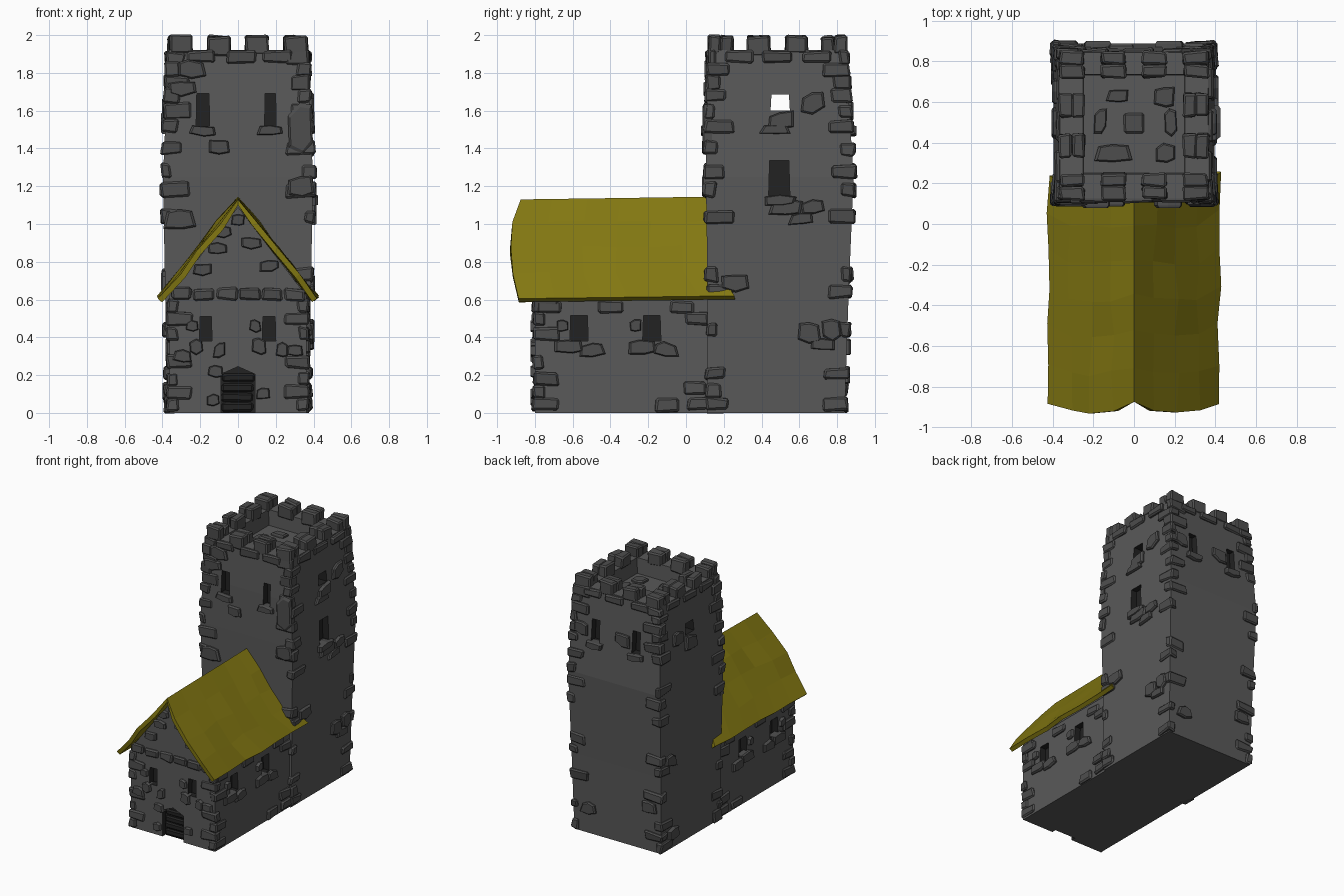
import bpy, bmesh, math, random
from mathutils import Vector

random.seed(4)
cube = bpy.data.objects.get("Cube")
if cube:
    bpy.data.objects.remove(cube)


def material(name, colour):
    m = bpy.data.materials.new(name)
    m.use_nodes = True
    m.diffuse_color = (*colour, 1)
    m.node_tree.nodes["Principled BSDF"].inputs["Base Color"].default_value = (*colour, 1)
    return m


WALL = material("wall grey", (0.10, 0.10, 0.10))
STONE = material("stone grey", (0.075, 0.075, 0.075))
DARK = material("opening black", (0.016, 0.016, 0.016))
STRAW = material("straw yellow", (0.23, 0.19, 0.006))


def finish(name, bm, mat):
    bmesh.ops.recalc_face_normals(bm, faces=bm.faces)
    me = bpy.data.meshes.new(name)
    bm.to_mesh(me)
    bm.free()
    me.materials.append(mat)
    ob = bpy.data.objects.new(name, me)
    bpy.context.collection.objects.link(ob)
    return ob


def loft(bm, rings):
    """Closed solid through a list of equal-length point rings."""
    loops = [[bm.verts.new(p) for p in r] for r in rings]
    n = len(loops[0])
    for a, b in zip(loops, loops[1:]):
        for i in range(n):
            bm.faces.new((a[i], a[(i + 1) % n], b[(i + 1) % n], b[i]))
    bm.faces.new(loops[0][::-1])
    bm.faces.new(loops[-1])


def rect(x, y0, y1, z):
    return [Vector(p) for p in ((-x, y0, z), (x, y0, z), (x, y1, z), (-x, y1, z))]


def jit(a):
    return random.uniform(-a, a)


# Wall surfaces: height, half width, front y, back y
LEVELS = [(0, .375, .115, .84), (.6, .385, .115, .86), (1.25, .397, .105, .887),
          (1.6, .382, .11, .865), (1.92, .365, .125, .845)]


def tower_at(z):
    for a, b in zip(LEVELS, LEVELS[1:]):
        if z <= b[0]:
            t = (z - a[0]) / (b[0] - a[0])
            return [p + (q - p) * t for p, q in zip(a[1:], b[1:])]
    return LEVELS[-1][1:]


def chapel_at(z):
    return .362, -.8, .12


def frame(at, side, u, z):
    """Point on a wall, its sideways axis and its outward normal."""
    hw, y0, y1 = at(z)
    p, n = {"front": ((u, y0, z), (0, -1, 0)), "back": ((u, y1, z), (0, 1, 0)),
            "right": ((hw, u, z), (1, 0, 0)), "left": ((-hw, u, z), (-1, 0, 0))}[side]
    axis = Vector((1, 0, 0)) if side in ("front", "back") else Vector((0, 1, 0))
    return Vector(p), axis, Vector(n)


UP = Vector((0, 0, 1))


def slab(bm, p, axis, up, n, w, h, t=.022):
    """Chipped flat stone with a chamfered rim."""
    skew = jit(.2)
    outline = []
    for a, b in ((-1, -.8), (.1, -1), (1, -.7), (.9, .8), (-.1, 1), (-.9, .7)):
        a, b = a + jit(.15), b + jit(.2)
        outline.append(axis * (a * w / 2) + up * ((b + skew * a) * h / 2))
    loft(bm, [[p + o * s + n * d for o in outline]
              for s, d in ((1, -.03), (1, t * .55), (.84, t))])


def block(bm, centre, size, rough=.008):
    """Rough squared stone with chipped edges."""
    vs = bmesh.ops.create_cube(bm, size=1)["verts"]
    for v in vs:
        v.co = Vector(centre) + Vector([c * s + jit(rough) for c, s in zip(v.co, size)])
    edges = list({e for v in vs for e in v.link_edges})
    bmesh.ops.bevel(bm, geom=edges, offset=.01, segments=1, affect='EDGES')


def cut(target, cutters, name):
    """Carve dark openings out of a wall."""
    tool = finish(name, cutters, DARK)
    target.data.materials.append(DARK)
    mod = target.modifiers.new("openings", 'BOOLEAN')
    mod.operation, mod.solver, mod.object = 'DIFFERENCE', 'EXACT', tool
    mod.material_mode = 'TRANSFER'
    dg = bpy.context.evaluated_depsgraph_get()
    me = bpy.data.meshes.new_from_object(target.evaluated_get(dg))
    target.modifiers.clear()
    target.data = me
    bpy.data.objects.remove(tool)


def opening(bm, at, side, u, z0, z1, w, depth=.05):
    p, axis, n = frame(at, side, u, (z0 + z1) / 2)
    h = (z1 - z0) / 2
    outline = [axis * (a * w / 2) + UP * (b * h)
               for a, b in ((-1.05, -1), (1, -1), (.9, 1), (-.95, 1))]
    loft(bm, [[p + o + n * d for o in outline] for d in (-depth, .06)])


# Tower body with a sunken roof deck
bm = bmesh.new()
loft(bm, [rect(hw, a, b, z) for z, hw, a, b in LEVELS]
     + [rect(.25, .245, .735, 1.92), rect(.245, .25, .73, 1.8)])
tower = finish("tower_walls", bm, WALL)

tower_windows = [("front", -.185, 1.52, 1.69, .07), ("front", .172, 1.52, 1.69, .06),
                 ("back", -.175, 1.52, 1.69, .07), ("back", .175, 1.52, 1.69, .07),
                 ("right", .495, 1.15, 1.335, .11)]
bm = bmesh.new()
for w in tower_windows:
    opening(bm, tower_at, *w)
opening(bm, tower_at, "right", .5, 1.6, 1.685, .1, depth=.9)
cut(tower, bm, "tower_cutter")

# Chapel body with its gable
bm = bmesh.new()
profile = [(-.362, 0), (.362, 0), (.362, .62), (0, 1.09), (-.362, .62)]
loft(bm, [[(x, y, z) for x, z in profile] for y in (-.8, .13)])
chapel = finish("chapel_walls", bm, WALL)

chapel_windows = [("front", -.17, .38, .51, .065), ("front", .165, .38, .51, .07)]
for side in ("left", "right"):
    chapel_windows += [(side, y, .38, .515, .095) for y in (-.565, -.18)]
bm = bmesh.new()
for w in chapel_windows:
    opening(bm, chapel_at, *w)
door = [(-.09, -.05), (.09, -.05), (.09, .205), (0, .245), (-.09, .205)]
loft(bm, [[(x, y, z) for x, z in door] for y in (-.9, -.765)])
cut(chapel, bm, "chapel_cutter")

# Door planks
bm = bmesh.new()
for i in range(4):
    block(bm, (jit(.005), -.765, .03 + i * .052), (.168, .02, .046), .003)
finish("door_planks", bm, DARK)

# Roof: rough thatch sheet draped over the gable
bm = bmesh.new()
COLS, ROWS = 8, 6
grid = []
for r in range(ROWS + 1):
    row = []
    for c in range(COLS + 1):
        u = c / COLS * 2 - 1
        v = r / ROWS
        inner = abs(u) < .99
        front = -.875 - .05 * math.sin(abs(u) * math.pi)
        x = u * .42 + (jit(.012) if u else 0)
        z = 1.13 + .015 * v - .525 * abs(u) + (jit(.012) if inner and u else 0)
        back = .17 if inner else .25
        y = front + (back - front) * v + jit(.012)
        row.append(bm.verts.new((x, y, z)))
    grid.append(row)
for a, b in zip(grid, grid[1:]):
    for c in range(COLS):
        quad = (a[c], a[c + 1], b[c + 1], b[c])
        bm.faces.new(quad)
roof = finish("thatched_roof", bm, STRAW)
mod = roof.modifiers.new("thickness", 'SOLIDIFY')
mod.thickness, mod.offset = .03, -1

# Scattered wall stones: side, position, height, width, tallness
bm = bmesh.new()
scatter = [("front", -.31, 1.03, .17, .11), ("front", -.1, 1.41, .1, .08),
           ("front", .33, 1.5, .13, .24), ("front", .33, 1.2, .13, .11),
           ("front", -.25, 1.82, .15, .1), ("front", -.3, 1.72, .14, .08),
           ("right", .67, 1.64, .14, .11), ("right", .53, 1.09, .17, .08),
           ("right", .67, 1.09, .12, .08), ("right", .61, 1.03, .13, .07),
           ("right", .65, .42, .13, .11), ("right", .77, .44, .1, .11),
           ("right", .72, .36, .13, .06), ("right", .26, .69, .14, .09),
           ("right", .5, 1.55, .14, .1), ("right", .47, 1.5, .15, .05),
           ("left", .5, 1.53, .15, .12), ("left", .65, 1.62, .13, .11),
           ("left", .75, .7, .13, .1), ("left", .7, .12, .13, .1),
           ("back", -.06, 1.6, .12, .1), ("back", .29, 1.6, .11, .12),
           ("back", -.28, .35, .13, .1), ("back", .24, .2, .13, .09)]
for side, u, z, w, h in scatter:
    p, axis, n = frame(tower_at, side, u, z)
    slab(bm, p, axis, UP, n, w, h)
for side, u, z0, z1, w in tower_windows:
    p, axis, n = frame(tower_at, side, u, z0 - .025)
    slab(bm, p, axis, UP, n, w + .07, .055, .03)

# Tower corner stones in clusters, dense near the top
heights = [.04, .12, .21, .44, .64, .73, 1.04, 1.18, 1.28, 1.4,
           1.52, 1.6, 1.68, 1.75, 1.82, 1.88]
for sx in (-1, 1):
    for back in (False, True):
        for i, z in enumerate(heights):
            if random.random() < .15 and z < 1.5:
                continue
            hw, y0, y1 = tower_at(z)
            long, short = random.uniform(.1, .16), random.uniform(.05, .09)
            a, b = (long, short) if i % 2 else (short, long)
            y = y1 - b / 2 + .016 if back else y0 + b / 2 - .012
            block(bm, (sx * (hw - a / 2 + .014), y, max(z, .045)),
                  (a, b, random.uniform(.06, .085)), .01)
finish("tower_stones", bm, STONE)

# Battlements: paired merlon stones around the rim
bm = bmesh.new()
spots = set()
xs, ys = (-.305, -.1, .1, .305), (.185, .385, .585, .785)
for x in xs:
    for y in ys:
        edge_x, edge_y = abs(x) > .3, y in (ys[0], ys[-1])
        if not (edge_x or edge_y):
            continue
        for s in (-1, 1):
            if edge_y:
                block(bm, (x, y + s * .032, 1.945 + jit(.004)), (.12, .066, .1))
            else:
                block(bm, (x + s * .032, y, 1.945 + jit(.004)), (.066, .12, .1))
# Rim stones beneath the battlements
for y, lean in ((.132, 0), (.838, 0)):
    for x in (-.2, .02, .21):
        block(bm, (x, y, 1.885), (.15, .05, .06))
for x in (-.36, .36):
    for y in (.28, .48, .69):
        block(bm, (x, y, 1.885), (.05, .15, .06))
finish("battlements", bm, STONE)

# Deck paving and hatch
bm = bmesh.new()
X, Y = Vector((1, 0, 0)), Vector((0, 1, 0))
for x, y, w, h in ((-.08, .63, .11, .07), (.15, .63, .1, .1), (-.165, .51, .06, .13),
                   (.18, .5, .06, .12), (-.1, .35, .19, .09), (.155, .35, .1, .09)):
    slab(bm, Vector((x, y, 1.8)), X, Y, UP, w, h)
block(bm, (0, .495, 1.8), (.1, .1, .02), .002)
finish("deck_stones", bm, STONE)

# Chapel stones: sills, jamb stones, gable stones and corners
bm = bmesh.new()
for side, u, z0, z1, w in chapel_windows:
    p, axis, n = frame(chapel_at, side, u, z0 - .03)
    wide = 3 if side in ("left", "right") else 2
    slab(bm, p - axis * .05, axis, UP, n, w * wide * .55, .08)
    slab(bm, p + axis * .07 - UP * .015, axis, UP, n, w * wide * .45, .075)
    slab(bm, p - axis * (w * .5 + .04) + UP * .11, axis, UP, n, .06, .06)
for x, z, w in ((-.11, .87, .1), (-.08, .96, .08), (.07, .9, .1), (0, 1.02, .07),
                (.17, .78, .1), (-.19, .76, .1), (-.29, .3, .1), (.3, .33, .09),
                (-.13, .07, .07), (.13, .1, .07), (-.12, .22, .08)):
    p, axis, n = frame(chapel_at, "front", x, z)
    slab(bm, p, axis, UP, n, w, .06)
for i in range(6):
    block(bm, (-.3 + i * .12, -.797, .625 + jit(.008)), (.11, .04, .06))
for sx in (-1, 1):
    for i, z in enumerate((.04, .11, .18, .27, .42, .5, .57)):
        a, b = (.13, .06) if i % 2 else (.06, .14)
        block(bm, (sx * (.376 - a / 2), -.812 + b / 2, max(z, .045)), (a, b, .07), .009)
    for y, z in ((.07, .05), (.05, .13), (.06, .5), (-.1, .04)):
        block(bm, (sx * .357, y, z), (.045, .12, .07), .009)
    for y in (-.72, -.4, -.02):
        block(bm, (sx * .355, y, .56), (.04, .13, .06))
finish("chapel_stones", bm, STONE)
